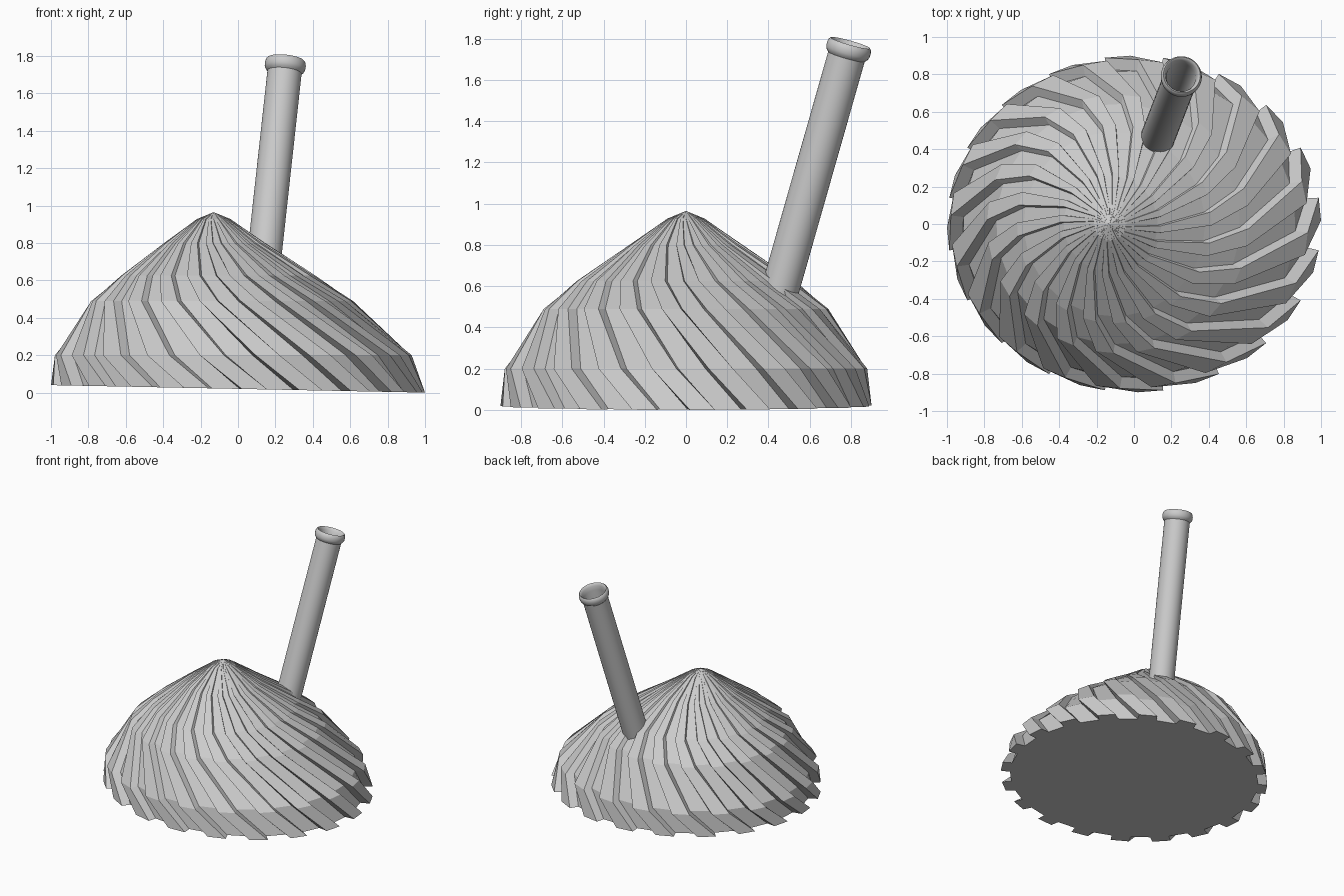
import bpy, bmesh
from math import sin, cos, radians, pi
from mathutils import Vector

if "Cube" in bpy.data.objects:
    bpy.data.objects.remove(bpy.data.objects["Cube"])


def make_object(name, bm):
    bmesh.ops.recalc_face_normals(bm, faces=bm.faces)
    mesh = bpy.data.meshes.new(name)
    bm.to_mesh(mesh)
    bm.free()
    obj = bpy.data.objects.new(name, mesh)
    bpy.context.collection.objects.link(obj)
    return obj


def bridge(bm, a, b):
    n = len(a)
    for i in range(n):
        bm.faces.new((a[i], a[(i + 1) % n], b[(i + 1) % n], b[i]))


# Twisted swirl dome: gear-shaped rings that shrink and turn towards the apex
TEETH = 20
TOOTH = ((-8.6, 0.93), (0.6, 0.93), (1.2, 1.0), (9.0, 1.0))  # angle, radius factor
RINGS = (  # centre x, radius x, radius y, z, tilt in x, twist in degrees
    (0.0, 1.0, 0.9, 0.02, -0.02, 0),
    (-0.025, 0.955, 0.88, 0.20, 0.0, -12),
    (-0.085, 0.70, 0.69, 0.49, 0.0, -29),
    (-0.105, 0.52, 0.53, 0.625, 0.0, -38),
    (-0.125, 0.27, 0.275, 0.80, 0.0, -47),
    (-0.13, 0.09, 0.09, 0.928, 0.0, -55),
)
bm = bmesh.new()
rings = []
for cx, rx, ry, z, tilt, twist in RINGS:
    ring = []
    for t in range(TEETH):
        for ang, f in TOOTH:
            a = radians(ang + twist + t * 360 / TEETH)
            x = rx * f * cos(a)
            ring.append(bm.verts.new((cx + x, ry * f * sin(a), z + tilt * x)))
    rings.append(ring)
for lower, upper in zip(rings, rings[1:]):
    bridge(bm, lower, upper)
apex = bm.verts.new((-0.13, 0, 0.965))
top = rings[-1]
for i in range(len(top)):
    bm.faces.new((top[i], top[(i + 1) % len(top)], apex))
bm.faces.new(rings[0][::-1])
make_object("swirl_dome", bm)

# Leaning hollow straw with a rolled lip
base, tip = Vector((0.121, 0.447, 0.55)), Vector((0.256, 0.797, 1.78))
axis = tip - base
L = axis.length
PROFILE = (  # radius, height along the straw
    (0.078, 0.0), (0.092, 0.0), (0.092, L - 0.07), (0.102, L - 0.06),
    (0.109, L - 0.045), (0.110, L - 0.025), (0.106, L - 0.008), (0.099, L),
    (0.092, L - 0.005), (0.085, L - 0.02), (0.078, L - 0.05),
)
SIDES = 40
bm = bmesh.new()
loops = [[bm.verts.new((r * cos(2 * pi * i / SIDES), r * sin(2 * pi * i / SIDES), h))
          for i in range(SIDES)] for r, h in PROFILE]
for k in range(len(loops)):
    bridge(bm, loops[k], loops[(k + 1) % len(loops)])
straw = make_object("straw", bm)
straw.location = base
straw.rotation_mode = 'QUATERNION'
straw.rotation_quaternion = axis.to_track_quat('Z', 'Y')
bpy.context.view_layer.objects.active = straw
straw.select_set(True)
bpy.ops.object.shade_smooth_by_angle(angle=radians(40))
